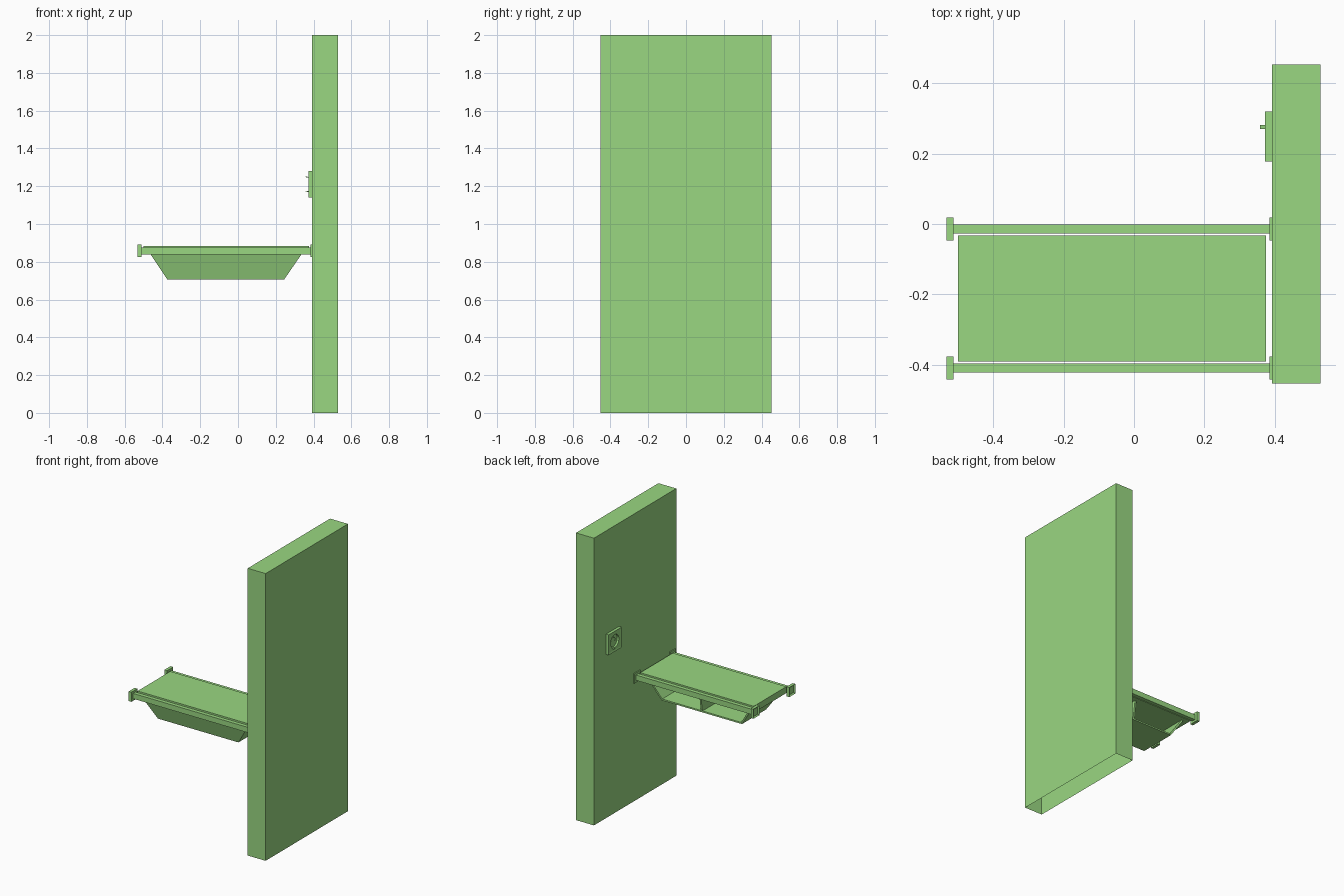
import bpy, bmesh, math
from mathutils import Matrix

if "Cube" in bpy.data.objects:
    bpy.data.objects.remove(bpy.data.objects["Cube"])

green = bpy.data.materials.new("green")
green.diffuse_color = (0.32, 0.68, 0.22, 1)
green.use_nodes = True
green.node_tree.nodes["Principled BSDF"].inputs["Base Color"].default_value = green.diffuse_color


def finish(name, bm):
    mesh = bpy.data.meshes.new(name)
    bm.to_mesh(mesh)
    bm.free()
    ob = bpy.data.objects.new(name, mesh)
    bpy.context.collection.objects.link(ob)
    mesh.materials.append(green)
    return ob


def box_bm(x, y, z):
    bm = bmesh.new()
    bmesh.ops.create_cube(bm, size=1)
    for v in bm.verts:
        v.co = [r[0] + (c + 0.5) * (r[1] - r[0]) for c, r in zip(v.co, (x, y, z))]
    bm.normal_update()
    return bm


def box(name, x, y, z):
    return finish(name, box_bm(x, y, z))


def cylinder(name, r, x0, x1, y, z, seg=32):
    bm = bmesh.new()
    m = Matrix.Translation(((x0 + x1) / 2, y, z)) @ Matrix.Rotation(math.pi / 2, 4, 'Y')
    bmesh.ops.create_cone(bm, cap_ends=True, segments=seg, radius1=r, radius2=r,
                          depth=x1 - x0, matrix=m)
    return finish(name, bm)


# wall panel, open underneath
bm = box_bm((0.392, 0.53), (-0.453, 0.453), (0, 2))
bmesh.ops.delete(bm, geom=[f for f in bm.faces if f.normal.z < -0.9], context='FACES_ONLY')
finish("wall", bm)

# table top
box("table_top", (-0.50, 0.375), (-0.39, -0.032), (0.838, 0.883))

# rails with end caps and wall flanges
for side, y in (("front", -0.409), ("back", -0.0145)):
    box(side + "_rail", (-0.52, 0.392), (y - 0.013, y + 0.013), (0.838, 0.875))
    box(side + "_wall_flange", (0.385, 0.393), (y - 0.033, y + 0.033), (0.824, 0.891))
    bm = box_bm((-0.533, -0.512), (y - 0.033, y + 0.033), (0.824, 0.891))
    end = [f for f in bm.faces if f.normal.x < -0.9]
    bmesh.ops.inset_region(bm, faces=end, thickness=0.012)
    bmesh.ops.translate(bm, verts=end[0].verts, vec=(0.008, 0, 0))
    finish(side + "_end_cap", bm)

# tapered storage tray, open at top and towards the back
bm = bmesh.new()
top = [bm.verts.new((x, y, 0.838)) for x, y in
       ((-0.462, -0.385), (0.335, -0.385), (0.335, -0.06), (-0.462, -0.06))]
low = [bm.verts.new((x, y, 0.707)) for x, y in
       ((-0.375, -0.345), (0.245, -0.345), (0.245, -0.08), (-0.375, -0.08))]
bm.faces.new(low[::-1])
for i in (0, 1, 3):
    j = (i + 1) % 4
    bm.faces.new((low[i], low[j], top[j], top[i]))
tray = finish("storage_tray", bm)
mod = tray.modifiers.new("thickness", 'SOLIDIFY')
mod.thickness = 0.012
mod.offset = -1

# tray divider
bm = bmesh.new()
face = bm.faces.new([bm.verts.new((-0.071, y, z)) for y, z in
                     ((-0.38, 0.84), (-0.34, 0.712), (-0.08, 0.712), (-0.06, 0.84))])
ext = bmesh.ops.extrude_face_region(bm, geom=[face])
bmesh.ops.translate(bm, verts=[v for v in ext["geom"] if isinstance(v, bmesh.types.BMVert)],
                    vec=(0.012, 0, 0))
bmesh.ops.recalc_face_normals(bm, faces=bm.faces)
finish("tray_divider", bm)

# wall socket: plate with round well, pin holes and earth clips
cy, cz = 0.248, 1.21
bm = box_bm((0.372, 0.393), (cy - 0.071, cy + 0.071), (cz - 0.071, cz + 0.071))
outer = [f for f in bm.faces if f.normal.x < -0.9]
bmesh.ops.inset_region(bm, faces=outer, thickness=0.016)
bmesh.ops.translate(bm, verts=outer[0].verts, vec=(0.003, 0, 0))
plate = finish("socket_plate", bm)
well = cylinder("socket_well_cutter", 0.045, 0.36, 0.388, cy, cz)
well.hide_render = True
well.hide_set(True)
cut = plate.modifiers.new("well", 'BOOLEAN')
cut.object = well
cut.solver = 'EXACT'
for s in (-1, 1):
    cylinder("socket_pin_hole", 0.006, 0.385, 0.3885, cy + s * 0.02, cz, 12)
    # angled clip standing out of the well
    z = cz + s * 0.034
    bm = box_bm((0.358, 0.39), (0.27, 0.281), (z - 0.002, z + 0.002))
    for v in bm.verts:
        if v.co.x < 0.37:
            v.co.z += s * 0.006
    finish("socket_clip", bm)
